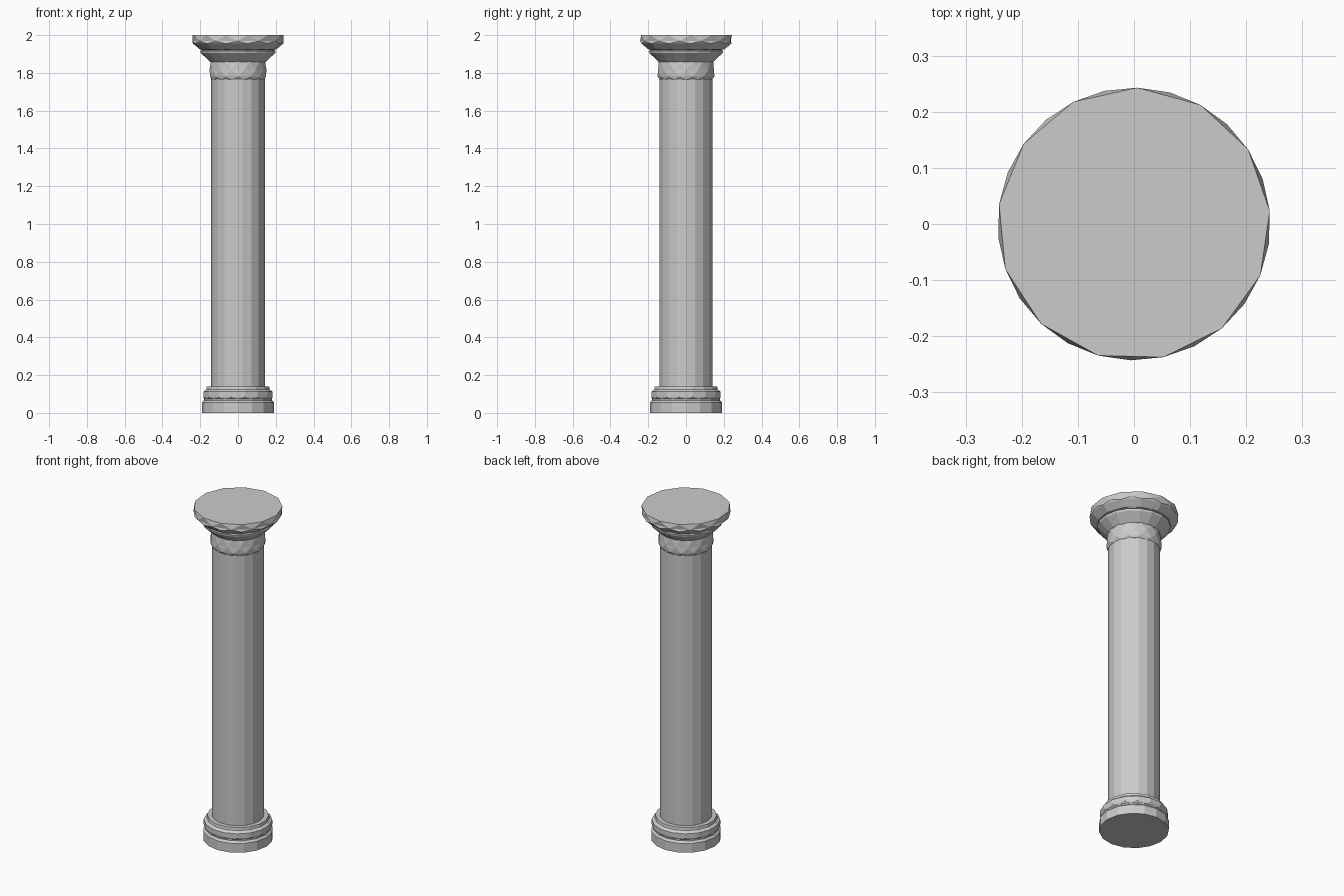
import bpy, bmesh
from math import cos, sin, pi

if "Cube" in bpy.data.objects:
    bpy.data.objects.remove(bpy.data.objects["Cube"])


def lathe(name, sides, profile):
    """Solid of revolution; rows are (radius, z, twist), twist in side steps."""
    bm = bmesh.new()
    rings = []
    for r, z, twist in profile:
        angles = [(i + twist) * 2 * pi / sides for i in range(sides)]
        rings.append([bm.verts.new((r * cos(a), r * sin(a), z)) for a in angles])
    for k in range(len(rings) - 1):
        lo, hi = rings[k], rings[k + 1]
        step = profile[k + 1][2] - profile[k][2]
        for i in range(sides):
            j = (i + 1) % sides
            if step == 0:
                bm.faces.new((lo[i], lo[j], hi[j], hi[i]))
            elif step > 0:  # staggered rings make alternating triangles
                bm.faces.new((lo[i], lo[j], hi[i]))
                bm.faces.new((lo[j], hi[j], hi[i]))
            else:
                bm.faces.new((lo[i], hi[j], hi[i]))
                bm.faces.new((lo[i], lo[j], hi[j]))
    bm.faces.new(rings[0][::-1])
    bm.faces.new(rings[-1])
    bmesh.ops.recalc_face_normals(bm, faces=bm.faces)
    mesh = bpy.data.meshes.new(name)
    bm.to_mesh(mesh)
    bm.free()
    obj = bpy.data.objects.new(name, mesh)
    bpy.context.collection.objects.link(obj)
    return obj


# Stepped base: plinth, rounded ring, top fillet
lathe("base", 16, [
    (0.191, 0.0, 0), (0.191, 0.055, 0), (0.180, 0.066, 0), (0.180, 0.074, 0),
    (0.187, 0.084, 0.5), (0.187, 0.112, 0.5), (0.171, 0.124, 0.5),
    (0.168, 0.140, 0.5)])

# Plain faceted shaft
lathe("shaft", 18, [(0.142, 0.13, 0), (0.142, 1.78, 0)])

# Faceted neck collar
lathe("neck", 14, [
    (0.142, 1.765, 0), (0.151, 1.782, 0.5), (0.151, 1.815, 0), (0.146, 1.865, 0.5)])

# Flared capital with two steps
lathe("capital_flare", 18, [
    (0.146, 1.858, 0), (0.197, 1.905, 0), (0.200, 1.917, 0),
    (0.188, 1.921, 0), (0.205, 1.927, 0)])

# Top slab with triangulated rim
lathe("capital_slab", 13, [
    (0.203, 1.924, 0.2), (0.241, 1.955, 0.2), (0.243, 1.968, 0.7), (0.243, 2.0, 0.2)])
